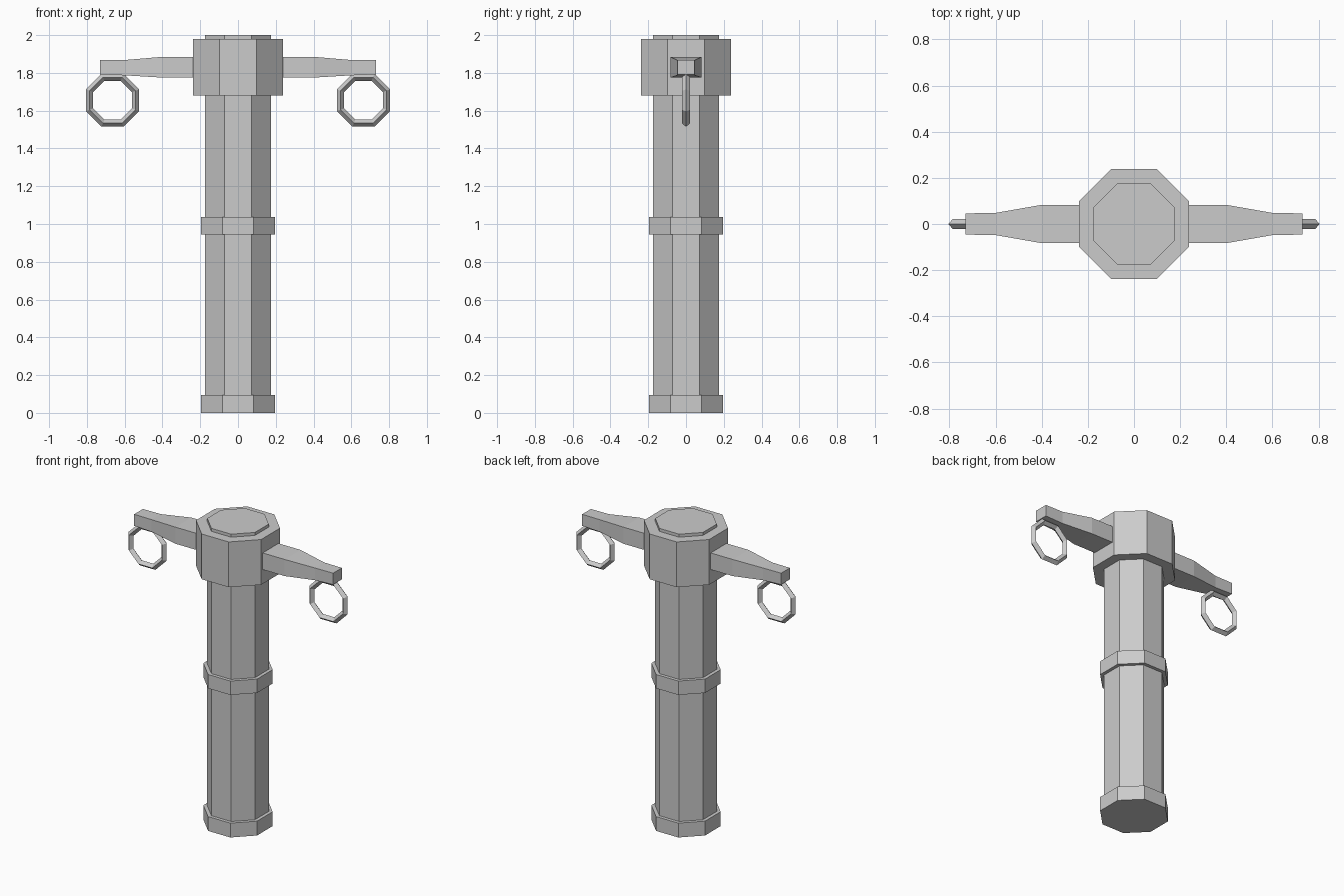
import bpy, bmesh, math

if "Cube" in bpy.data.objects:
    bpy.data.objects.remove(bpy.data.objects["Cube"])

grey = bpy.data.materials.new("plain grey")
grey.diffuse_color = (0.6, 0.6, 0.6, 1)
grey.use_nodes = True
grey.node_tree.nodes["Principled BSDF"].inputs["Base Color"].default_value = grey.diffuse_color
OCT = [math.radians(22.5 + 45 * i) for i in range(8)]
C = math.cos(math.pi / 8)


def loft(name, rings, closed=False):
    """Skin equal-length vertex rings; cap the ends or join them in a loop."""
    bm = bmesh.new()
    vs = [[bm.verts.new(p) for p in r] for r in rings]
    n = len(vs[0])
    pairs = list(zip(vs, vs[1:])) + ([(vs[-1], vs[0])] if closed else [])
    for a, b in pairs:
        for i in range(n):
            j = (i + 1) % n
            bm.faces.new((a[i], a[j], b[j], b[i]))
    if not closed:
        bm.faces.new(vs[0][::-1])
        bm.faces.new(vs[-1])
    bmesh.ops.recalc_face_normals(bm, faces=bm.faces)
    me = bpy.data.meshes.new(name)
    bm.to_mesh(me)
    bm.free()
    me.materials.append(grey)
    ob = bpy.data.objects.new(name, me)
    bpy.context.collection.objects.link(ob)
    return ob


def octagon(name, apothem, z0, z1):
    r = apothem / C
    return loft(name, [[(r * math.cos(a), r * math.sin(a), z) for a in OCT]
                       for z in (z0, z1)])


# Eight-sided post with its bands and head
octagon("post", 0.175, 0.01, 2.0)
octagon("base_band", 0.197, 0.0, 0.095)
octagon("middle_band", 0.197, 0.945, 1.037)
octagon("head", 0.239, 1.68, 1.98)

# Tapered arm sections: x, half depth, bottom, top
ARM = [(0.20, 0.083, 1.775, 1.885), (0.40, 0.083, 1.775, 1.885),
       (0.60, 0.048, 1.787, 1.868), (0.73, 0.046, 1.792, 1.868)]
# Ring: centre, apothem of the middle line, diamond section
RX, RZ, RA = 0.664, 1.655, 0.1215
SECTION = [(0.0185, 0), (0, 0.022), (-0.0185, 0), (0, -0.022)]

for side, s in (("left", -1), ("right", 1)):
    loft(side + "_arm", [[(s * x, -d, b), (s * x, d, b), (s * x, d, t), (s * x, -d, t)]
                         for x, d, b, t in ARM])
    loft(side + "_ring", [[(s * RX + (RA + o) / C * math.cos(a), y,
                            RZ + (RA + o) / C * math.sin(a)) for o, y in SECTION]
                          for a in OCT], closed=True)
